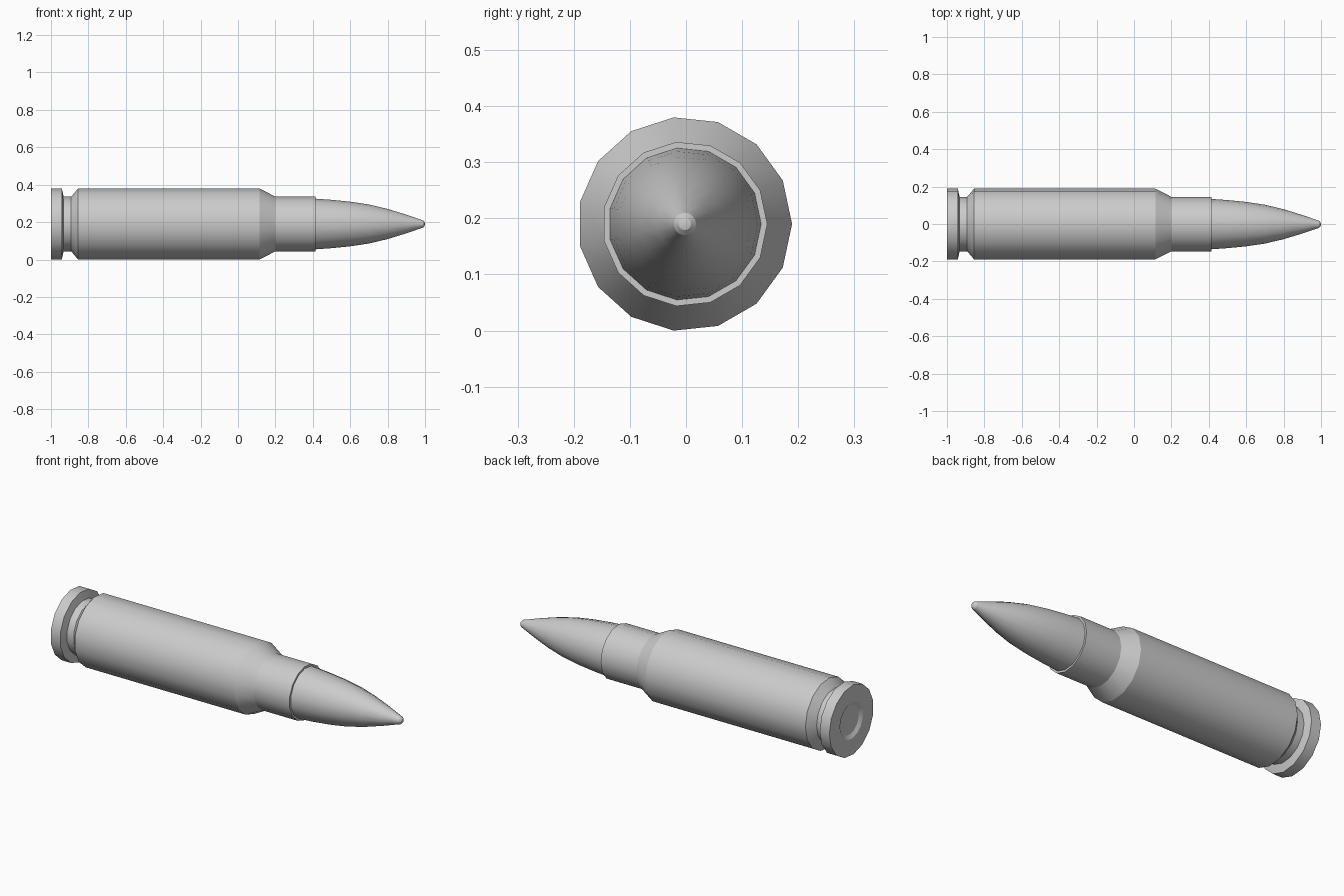
import bpy, bmesh, math

if "Cube" in bpy.data.objects:
    bpy.data.objects.remove(bpy.data.objects["Cube"])

SIDES = 15
CY, CZ = -0.002, 0.19   # axis of revolution, along x


def lathe(name, profile):
    """Revolve (x, radius) points around the x axis; radius 0 makes a pole."""
    bm = bmesh.new()
    rings = []
    for x, r in profile:
        if r == 0:
            rings.append([bm.verts.new((x, CY, CZ))])
        else:
            angles = [2 * math.pi * i / SIDES for i in range(SIDES)]
            rings.append([bm.verts.new((x, CY + r * math.cos(a), CZ + r * math.sin(a)))
                          for a in angles])
    for a, b in zip(rings, rings[1:]):
        for i in range(SIDES):
            j = (i + 1) % SIDES
            quad = [a[i % len(a)], a[j % len(a)], b[j % len(b)], b[i % len(b)]]
            bm.faces.new(list(dict.fromkeys(quad)))
    bmesh.ops.recalc_face_normals(bm, faces=bm.faces)
    mesh = bpy.data.meshes.new(name)
    bm.to_mesh(mesh)
    bm.free()
    obj = bpy.data.objects.new(name, mesh)
    bpy.context.collection.objects.link(obj)
    bpy.ops.object.select_all(action='DESELECT')
    obj.select_set(True)
    bpy.context.view_layer.objects.active = obj
    bpy.ops.object.shade_smooth_by_angle(angle=math.radians(25))
    return obj


# Casing: recessed base disc, rim, groove, body, shoulder, neck and mouth
lathe("casing", [
    (-0.988, 0), (-0.988, 0.08), (-1.0, 0.10), (-1.0, 0.191),
    (-0.942, 0.191), (-0.932, 0.147), (-0.892, 0.147), (-0.855, 0.191),
    (0.115, 0.191), (0.20, 0.147), (0.415, 0.147), (0.415, 0.136),
])

# Pointed tip with a small rounded nose
lathe("tip", [
    (0.415, 0.136), (0.50, 0.130), (0.60, 0.120), (0.70, 0.105),
    (0.80, 0.081), (0.90, 0.050), (0.97, 0.026), (0.988, 0.020),
    (0.997, 0.011), (1.0, 0),
])
